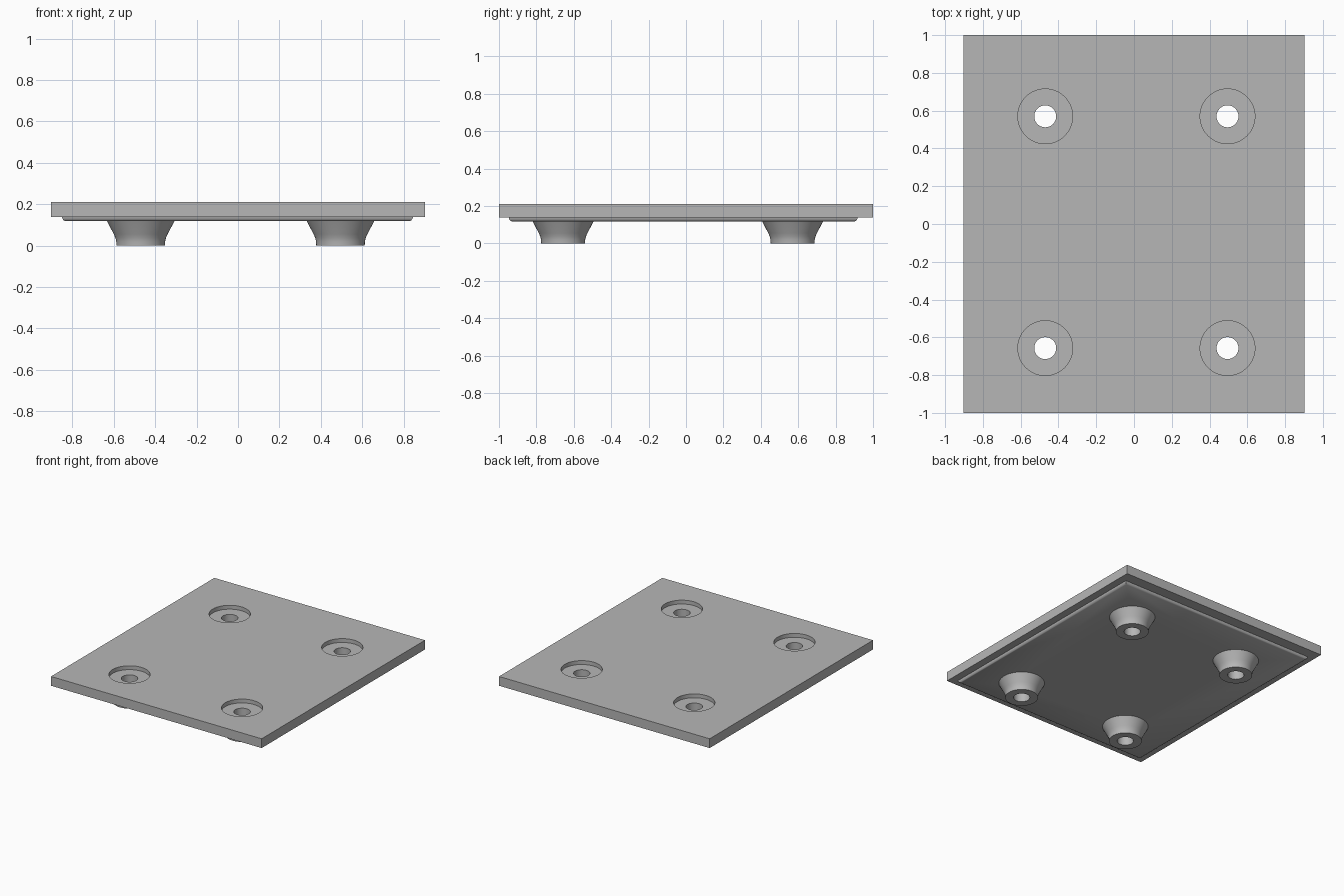
import bpy
import bmesh
from math import cos, sin, pi, radians

cube = bpy.data.objects.get("Cube")
if cube:
    bpy.data.objects.remove(cube, do_unlink=True)

SEGMENTS = 64
TOP, PLATE_BOTTOM, LIP_BOTTOM = 0.21, 0.138, 0.118
HOLE, RECESS, RECESS_DEPTH = 0.058, 0.145, 0.03
CENTRES = [(x, y) for x in (-0.47, 0.495) for y in (-0.657, 0.57)]

grey = bpy.data.materials.new("plain grey")
grey.use_nodes = True
grey.diffuse_color = (0.47, 0.47, 0.47, 1)
grey.node_tree.nodes["Principled BSDF"].inputs["Base Color"].default_value = grey.diffuse_color


def finish(bm, name):
    bmesh.ops.recalc_face_normals(bm, faces=bm.faces)
    mesh = bpy.data.meshes.new(name)
    bm.to_mesh(mesh)
    bm.free()
    mesh.materials.append(grey)
    obj = bpy.data.objects.new(name, mesh)
    bpy.context.collection.objects.link(obj)
    return obj


def activate(obj):
    bpy.ops.object.select_all(action='DESELECT')
    obj.select_set(True)
    bpy.context.view_layer.objects.active = obj


def bridge(bm, a, b):
    for i in range(len(a)):
        j = (i + 1) % len(a)
        bm.faces.new((a[i], a[j], b[j], b[i]))


def lathe(name, profile, centre, capped=False):
    """Turn a radius and height profile around an upright axis."""
    bm = bmesh.new()
    angles = [2 * pi * i / SEGMENTS for i in range(SEGMENTS)]
    rings = [[bm.verts.new((centre[0] + r * cos(a), centre[1] + r * sin(a), z))
              for a in angles] for r, z in profile]
    for a, b in zip(rings, rings[1:]):
        bridge(bm, a, b)
    if capped:
        bm.faces.new(rings[0])
        bm.faces.new(rings[-1])
    return finish(bm, name)


# Plate with the rounded step of its underside, as stacked rectangles
bm = bmesh.new()
rings = []
for x0, x1, y0, y1, z in ((-0.903, 0.903, -1, 1, TOP),
                          (-0.903, 0.903, -1, 1, PLATE_BOTTOM),
                          (-0.85, 0.845, -0.947, 0.917, PLATE_BOTTOM),
                          (-0.848, 0.843, -0.945, 0.915, 0.129),
                          (-0.842, 0.837, -0.939, 0.909, 0.122),
                          (-0.835, 0.83, -0.932, 0.902, LIP_BOTTOM)):
    rings.append([bm.verts.new((x, y, z))
                  for x, y in ((x0, y0), (x1, y0), (x1, y1), (x0, y1))])
for a, b in zip(rings, rings[1:]):
    bridge(bm, a, b)
bm.faces.new(rings[0])
bm.faces.new(rings[-1])
plate = finish(bm, "base_plate")

# Counterbored holes through the plate
floor = TOP - RECESS_DEPTH
for centre in CENTRES:
    cutter = lathe("hole_cutter", [(HOLE, 0.05), (HOLE, floor),
                                   (RECESS, floor), (RECESS, 0.3)], centre, True)
    cutter.hide_render = True
    cut = plate.modifiers.new("hole", 'BOOLEAN')
    cut.operation = 'DIFFERENCE'
    cut.solver = 'EXACT'
    cut.object = cutter
    activate(plate)
    bpy.ops.object.modifier_apply(modifier=cut.name)
    bpy.data.objects.remove(cutter, do_unlink=True)
activate(plate)
bpy.ops.object.shade_smooth_by_angle(angle=radians(30))

# Flared hollow feet
for (x, y) in CENTRES:
    side = "left" if x > 0 else "right"
    end = "front" if y < 0 else "back"
    foot = lathe(f"{end}_{side}_foot",
                 [(HOLE, LIP_BOTTOM), (HOLE, 0), (0.117, 0), (0.118, 0.02),
                  (0.122, 0.037), (0.13, 0.055), (0.163, LIP_BOTTOM)], (x, y))
    activate(foot)
    bpy.ops.object.shade_smooth_by_angle(angle=radians(30))
